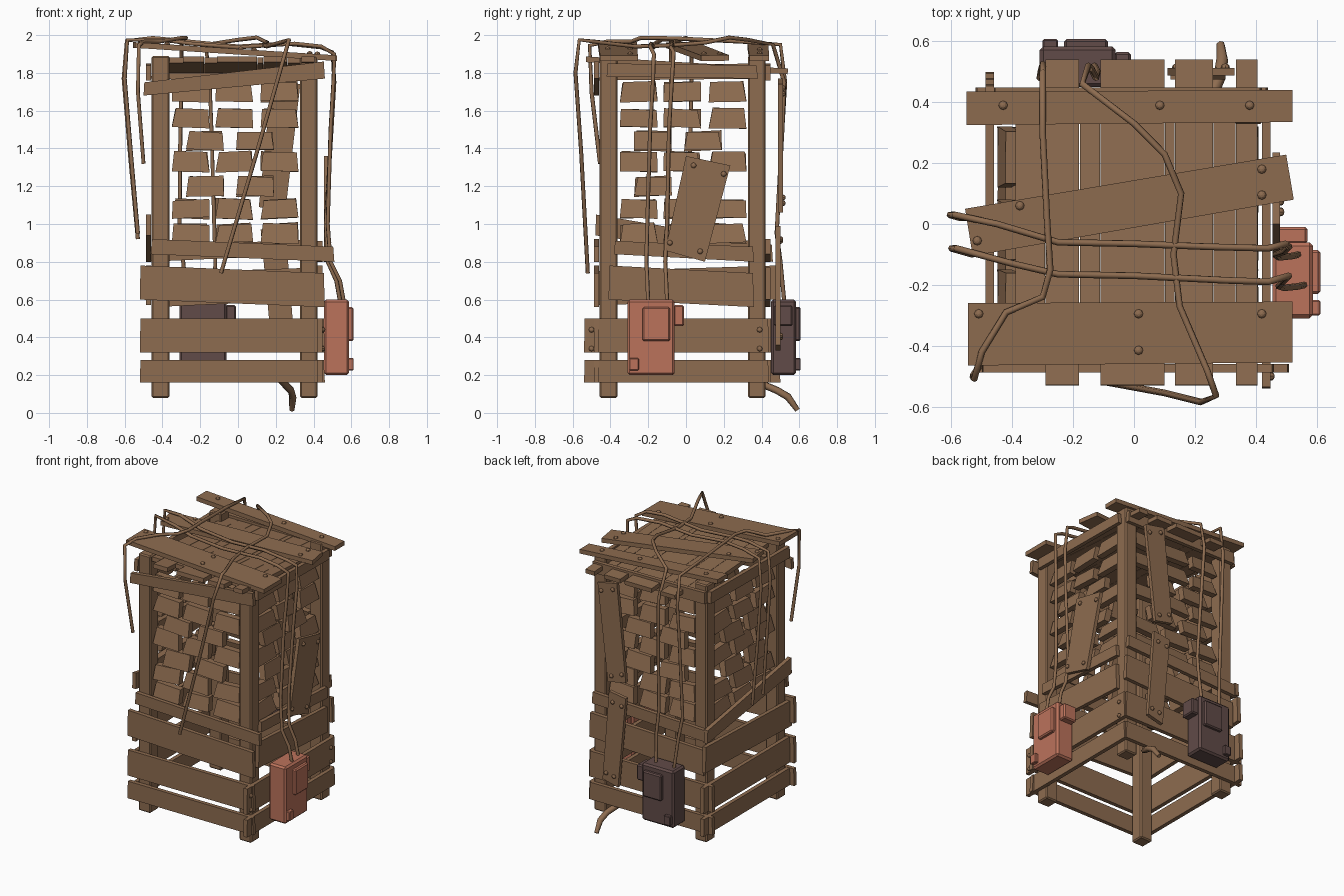
import bpy, bmesh, math, random
from mathutils import Matrix, Vector

if "Cube" in bpy.data.objects:
    bpy.data.objects.remove(bpy.data.objects["Cube"])

random.seed(4)

def material(name, c):
    m = bpy.data.materials.new(name)
    m.diffuse_color = (*c, 1)
    m.use_nodes = True
    m.node_tree.nodes["Principled BSDF"].inputs["Base Color"].default_value = m.diffuse_color
    return m

WOOD = material("wood", (0.27, 0.15, 0.08))
RED = material("red_box", (0.50, 0.17, 0.105))
DARK = material("dark_box", (0.12, 0.07, 0.065))

def finish(name, bm, mat=WOOD):
    bmesh.ops.recalc_face_normals(bm, faces=bm.faces)
    me = bpy.data.meshes.new(name)
    bm.to_mesh(me)
    bm.free()
    me.materials.append(mat)
    ob = bpy.data.objects.new(name, me)
    bpy.context.collection.objects.link(ob)
    return ob

# Each wall maps (along, height, outward depth) to world space
WALLS = {
    "front": lambda u, z, d: Vector((u, -0.46 - d, z)),
    "right": lambda u, z, d: Vector((0.42 + d, u, z)),
    "back": lambda u, z, d: Vector((u, 0.42 + d, z)),
    "left": lambda u, z, d: Vector((-0.46 - d, u, z)),
}

def prism(bm, wall, pts, d0, d1, lean=0.0):
    """Extrude a wall-plane quad from depth d0 to d1; lean pushes the lower edge out."""
    f = WALLS[wall]
    zm = sum(p[1] for p in pts) / len(pts)
    a, b = [[bm.verts.new(f(u, z, d + lean * (zm - z))) for u, z in pts] for d in (d0, d1)]
    bm.faces.new(a)
    bm.faces.new(b)
    n = len(pts)
    for i in range(n):
        bm.faces.new((a[i], a[(i + 1) % n], b[(i + 1) % n], b[i]))

def box(bm, lo, hi, bevel=0.0):
    c = [(a + b) / 2 for a, b in zip(lo, hi)]
    s = [b - a for a, b in zip(lo, hi)]
    t = bmesh.new()
    bmesh.ops.create_cube(t, size=1, matrix=Matrix.Translation(c) @ Matrix.Diagonal((*s, 1)))
    if bevel:
        bmesh.ops.bevel(t, geom=t.edges[:], offset=bevel, segments=1, affect='EDGES')
    me = bpy.data.meshes.new("tmp")
    t.to_mesh(me)
    t.free()
    bm.from_mesh(me)
    bpy.data.meshes.remove(me)

def bolt(bm, pos, normal, r=0.015):
    m = Matrix.Translation(pos) @ Vector(normal).to_track_quat('Z', 'Y').to_matrix().to_4x4()
    bmesh.ops.create_uvsphere(bm, u_segments=8, v_segments=6, radius=r,
                              matrix=m @ Matrix.Diagonal((1, 1, 0.8, 1)))

# Corner posts
bm = bmesh.new()
for x in (-0.41, 0.375):
    for y in (-0.41, 0.375):
        box(bm, (x - 0.047, y - 0.047, 0.08), (x + 0.047, y + 0.047, 1.89), 0.008)
finish("corner_posts", bm)

# Wall boards: left end (u, bottom, top), right end (u, bottom, top)
BOARDS = {
    "front": [(-.52, .16, .28, .46, .16, .28), (-.52, .32, .50, .46, .32, .50),
              (-.52, .60, .78, .46, .56, .74), (-.46, .84, .92, .51, .80, .88),
              (-.50, 1.68, 1.75, .46, 1.77, 1.86)],
    "right": [(-.54, .16, .28, .44, .16, .28), (-.54, .32, .50, .44, .32, .50),
              (-.41, .60, .78, .36, .56, .74), (-.38, .84, .91, .36, .80, .88),
              (-.42, 1.78, 1.85, .38, 1.77, 1.84)],
    "back": [(-.52, .16, .28, .44, .16, .28), (-.52, .32, .50, .44, .32, .50),
             (-.45, .56, .74, .44, .60, .77), (-.48, .80, .88, .42, .84, .92),
             (-.46, 1.77, 1.85, .42, 1.76, 1.84)],
    "left": [(-.46, .16, .28, .50, .16, .28), (-.46, .32, .50, .50, .32, .50),
             (-.48, .57, .75, .48, .60, .78), (-.48, .94, 1.05, .46, .80, .89),
             (-.46, 1.76, 1.84, .42, 1.77, 1.85)],
}
for wall, rows in BOARDS.items():
    bm = bmesh.new()
    for u0, b0, t0, u1, b1, t1 in rows:
        prism(bm, wall, [(u0, b0), (u1, b1), (u1 - 0.006, t1), (u0 + 0.004, t0)], 0, 0.028)
    finish(wall + "_boards", bm)

# Hanging slats: staggered trapezoid shingles set between the posts
ROWS = [(.95, 3), (1.08, 3), (1.20, 2), (1.33, 3), (1.44, 2), (1.56, 3), (1.70, 3)]
for wall in WALLS:
    bm = bmesh.new()
    for z, n in ROWS:
        for c in ((-.25, -.02, .22) if n == 3 else (-.175, .09)):
            w, h = 0.1, random.uniform(.046, .055)
            a, b = random.uniform(0, .022), random.uniform(0, .022)
            k = random.uniform(-.006, .006)
            prism(bm, wall, [(c - w, z - h - k), (c + w, z - h + k),
                             (c + w - a, z + h + k), (c - w + b, z + h - k)], -.07, -.025, 0.25)
    finish(wall + "_shingles", bm)

# Diagonal patches nailed across the walls
def brace(name, wall, pts, d0, bolts):
    bm = bmesh.new()
    prism(bm, wall, pts, d0, d0 + 0.025)
    f = WALLS[wall]
    n = f(0, 0, 1) - f(0, 0, 0)
    for u, z in bolts:
        bolt(bm, f(u, z, d0 + 0.027), n)
    finish(name, bm)

brace("right_brace", "right", [(0, 1.36), (.235, 1.31), (.10, .80), (-.11, .86)], .035,
      [(.04, 1.31), (.20, 1.265), (-.085, .90), (.075, .855)])
brace("back_upper_brace", "back", [(.18, 1.77), (.33, 1.74), (.25, 1.06), (.11, 1.09)], .068,
      [(.21, 1.72), (.30, 1.69), (.14, 1.14), (.22, 1.11)])
brace("back_lower_brace", "back", [(.12, .97), (.25, .99), (.30, .36), (.18, .33)], .055,
      [(.15, .91), (.22, .92), (.21, .40), (.27, .41)])

# Bolts on the second row of boards
bm = bmesh.new()
for u in (-.50, .39):
    for z in (.34, .44):
        bolt(bm, WALLS["right"](u, z, .03), (1, 0, 0))
finish("board_bolts", bm)

# Roof slats, sloping down toward the back
bm = bmesh.new()
for x0, x1, y0, y1 in [(-.39, -.292, -.44, .42), (-.29, -.18, -.53, .54), (-.178, -.112, -.44, .42),
                       (-.11, .10, -.53, .54), (.102, .133, -.44, .42), (.135, .26, -.53, .54),
                       (.262, .333, -.44, .42), (.335, .405, -.53, .54)]:
    box(bm, (x0, y0, -.015), (x1, y1, .015))
bm.transform(Matrix.Translation((0, 0, 1.84)) @ Matrix.Rotation(-.06, 4, 'X'))
finish("roof_slats", bm)

# Roof cross planks, sloping down to the right
def roof_z(x):
    return 1.913 - 0.065 * (x + 0.015)

def roof_plank(name, pts, bolts):
    bm = bmesh.new()
    lo, hi = [[bm.verts.new((x, y, roof_z(x) + d)) for x, y in pts] for d in (-.015, .015)]
    bm.faces.new(lo)
    bm.faces.new(hi)
    for i in range(4):
        j = (i + 1) % 4
        bm.faces.new((lo[i], lo[j], hi[j], hi[i]))
    for x, y in bolts:
        bolt(bm, (x, y, roof_z(x) + .016), (0, 0, 1))
    finish(name, bm)

roof_plank("roof_front_plank", [(-.545, -.465), (.52, -.455), (.52, -.255), (-.545, -.26)],
           [(-.51, -.295), (.015, -.295), (.015, -.415), (.42, -.295)])
roof_plank("roof_back_plank", [(-.55, .325), (.52, .335), (.52, .44), (-.55, .435)],
           [(-.43, .39), (.085, .39), (.38, .39)])
roof_plank("roof_middle_plank", [(-.53, -.105), (.525, .08), (.50, .228), (-.555, .05)],
           [(-.375, .06), (-.515, -.055), (.42, .18), (.42, .095)])

# Meter boxes: the back one is the right one with x and y swapped
def meter(name, mat, swap):
    bm = bmesh.new()
    box(bm, (.455, -.31, .20), (.588, -.06, .60), .012)
    box(bm, (.58, -.23, .38), (.612, -.085, .56), .008)
    box(bm, (.58, -.30, .225), (.612, -.25, .29), .004)
    box(bm, (.47, -.065, .46), (.57, -.01, .57), .008)
    if swap:
        for v in bm.verts:
            v.co.x, v.co.y = v.co.y, v.co.x - .005
    finish(name, bm, mat)

meter("right_meter_box", RED, False)
meter("back_meter_box", DARK, True)

# Cables
def tube(name, pts, r=0.011, taper=None):
    cu = bpy.data.curves.new(name, 'CURVE')
    cu.dimensions = '3D'
    cu.bevel_depth = r
    cu.bevel_resolution = 1
    cu.use_fill_caps = True
    s = cu.splines.new('POLY')
    s.points.add(len(pts) - 1)
    for i, p in enumerate(pts):
        s.points[i].co = (*p, 1)
        s.points[i].radius = taper[i] if taper else 1
    ob = bpy.data.objects.new(name, cu)
    bpy.context.collection.objects.link(ob)
    me = bpy.data.meshes.new_from_object(ob.evaluated_get(bpy.context.evaluated_depsgraph_get()))
    bpy.data.objects.remove(ob)
    me.materials.clear()
    me.materials.append(WOOD)
    bpy.context.collection.objects.link(bpy.data.objects.new(name, me))

tube("right_cable_a", [(.54, -.10, .59), (.52, -.105, .70), (.475, -.11, .80), (.465, -.10, 1.0), (.495, -.09, 1.5),
                       (.51, -.075, 1.75), (.50, -.065, 1.91), (.44, -.08, 1.935), (.25, -.075, 1.955),
                       (0, -.065, 1.94), (-.25, -.06, 1.965), (-.45, 0, 1.985), (-.59, .03, 1.97),
                       (-.605, .03, 1.77), (-.57, .02, 1.35), (-.53, .02, .92)])
tube("right_cable_b", [(.56, -.20, .59), (.54, -.205, .70), (.49, -.21, .80), (.475, -.205, 1.0), (.49, -.19, 1.5),
                       (.505, -.175, 1.75), (.51, -.17, 1.90), (.44, -.19, 1.94), (.3, -.185, 1.955),
                       (0, -.17, 1.935), (-.25, -.165, 1.955), (-.4, -.13, 1.975), (-.585, -.08, 1.975),
                       (-.60, -.08, 1.77), (-.565, -.09, 1.35), (-.53, -.10, .95)])
tube("back_cable_a", [(-.27, .52, .59), (-.29, .50, .8), (-.31, .48, .95), (-.305, .51, 1.5), (-.30, .525, 1.75),
                      (-.30, .50, 1.95), (-.30, .3, 1.965), (-.285, 0, 1.98), (-.275, -.15, 1.985),
                      (-.30, -.24, 1.985), (-.42, -.29, 1.965), (-.50, -.42, 1.965), (-.525, -.51, 1.945),
                      (-.53, -.50, 1.7), (-.50, -.455, 1.32)])
tube("back_cable_b", [(-.13, .52, .59), (-.12, .50, .8), (-.125, .48, .95), (-.14, .51, 1.5), (-.15, .52, 1.75),
                      (-.17, .46, 1.95), (0, .33, 1.975), (.10, .23, 1.987), (.155, .1, 1.96), (.13, -.1, 1.945),
                      (.15, -.27, 1.94), (.24, -.48, 1.965), (.27, -.565, 1.975), (.22, -.585, 1.80),
                      (.10, -.555, 1.38), (-.09, -.52, .74)])

# Bent drain pipe under the back edge
tube("drain_pipe", [(.22, .36, .18), (.255, .42, .145), (.28, .48, .12), (.29, .54, .085), (.285, .59, .015)], .02,
     [.9, 1, 1, 1, .7])
